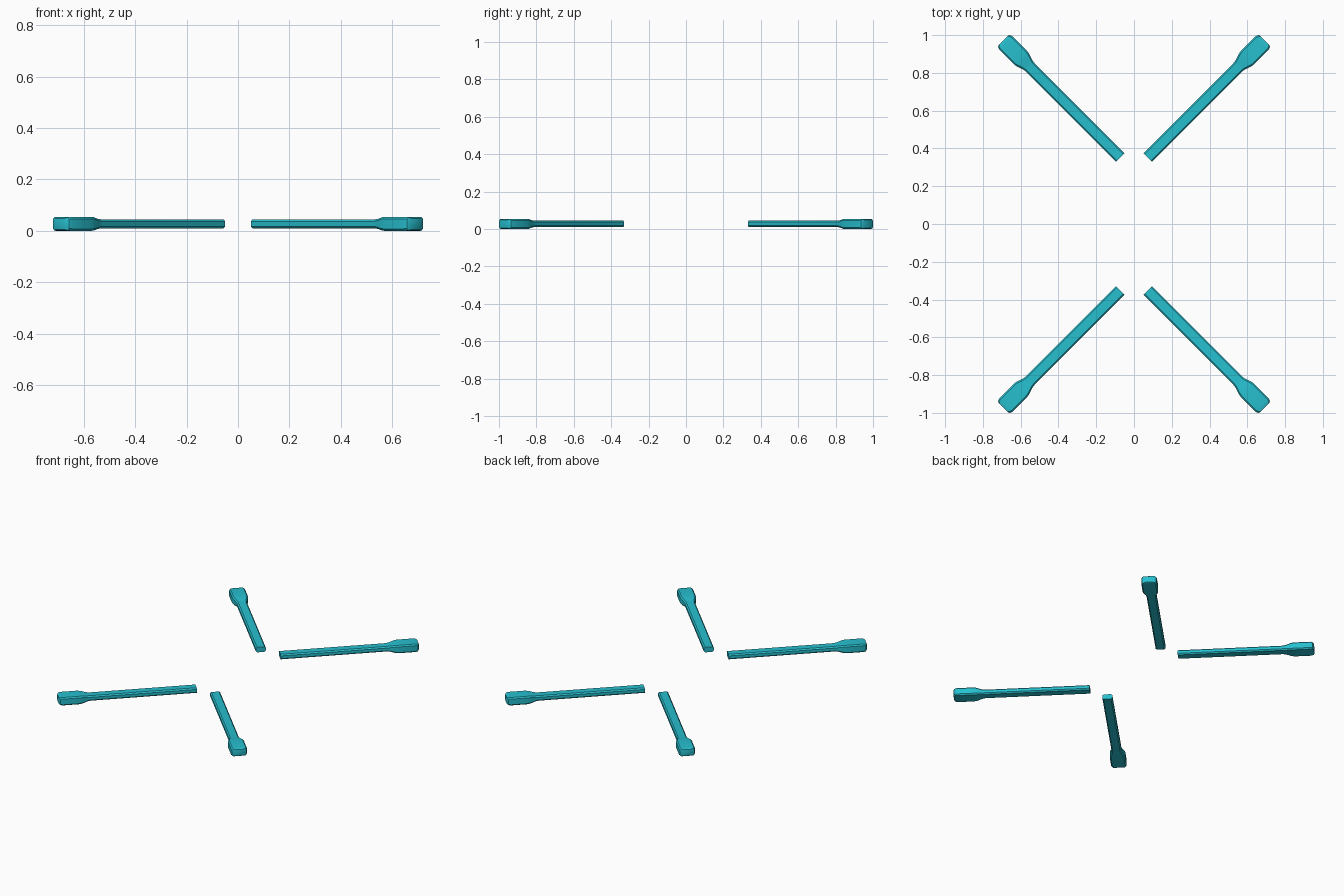
import bpy, bmesh, math
from mathutils import Vector

if "Cube" in bpy.data.objects:
    bpy.data.objects.remove(bpy.data.objects["Cube"])

mat = bpy.data.materials.new("teal")
mat.diffuse_color = (0.02, 0.52, 0.62, 1)
mat.use_nodes = True
mat.node_tree.nodes["Principled BSDF"].inputs["Base Color"].default_value = mat.diffuse_color

MID_Z = 0.0275
OFFSET = 0.198   # sideways shift of the diagonal centre line
D = math.sqrt(0.5)

# (distance along arm, half width, half height, edge chamfer)
SECTIONS = [
    (0.301, 0.032, 0.0175, 0.008),
    (0.975, 0.032, 0.0175, 0.008),
    (0.995, 0.035, 0.0195, 0.008),
    (1.030, 0.047, 0.0260, 0.008),
    (1.050, 0.050, 0.0275, 0.008),
    (1.156, 0.050, 0.0275, 0.008),
    (1.171, 0.045, 0.0255, 0.008),
    (1.177, 0.034, 0.0215, 0.008),
]


def octagon(w, h, c):
    """Chamfered rectangle, counter-clockwise."""
    return [(w, -h + c), (w, h - c), (w - c, h), (-w + c, h),
            (-w, h - c), (-w, -h + c), (-w + c, -h), (w - c, -h)]


def make_arm(name, sx, sy):
    bm = bmesh.new()
    rings = []
    for u, w, h, c in SECTIONS:
        ring = []
        for a, z in octagon(w, h, c):
            v = a + OFFSET
            ring.append(bm.verts.new(Vector((sx * (u - v) * D, sy * (u + v) * D, z + MID_Z))))
        rings.append(ring)
    for r0, r1 in zip(rings, rings[1:]):
        for i in range(8):
            j = (i + 1) % 8
            bm.faces.new((r0[i], r0[j], r1[j], r1[i]))
    bm.faces.new(rings[0])
    bm.faces.new(rings[-1])
    bmesh.ops.recalc_face_normals(bm, faces=bm.faces)
    me = bpy.data.meshes.new(name)
    bm.to_mesh(me)
    bm.free()
    me.materials.append(mat)
    ob = bpy.data.objects.new(name, me)
    bpy.context.collection.objects.link(ob)
    # smooth the rounded head, keep the shaft edges crisp
    bpy.ops.object.select_all(action='DESELECT')
    ob.select_set(True)
    bpy.context.view_layer.objects.active = ob
    bpy.ops.object.shade_smooth_by_angle(angle=math.radians(35))


# Four arms, mirrored into each quadrant
for side, sx in (("right", 1), ("left", -1)):
    for end, sy in (("back", 1), ("front", -1)):
        make_arm(f"{end}_{side}_arm", sx, sy)
